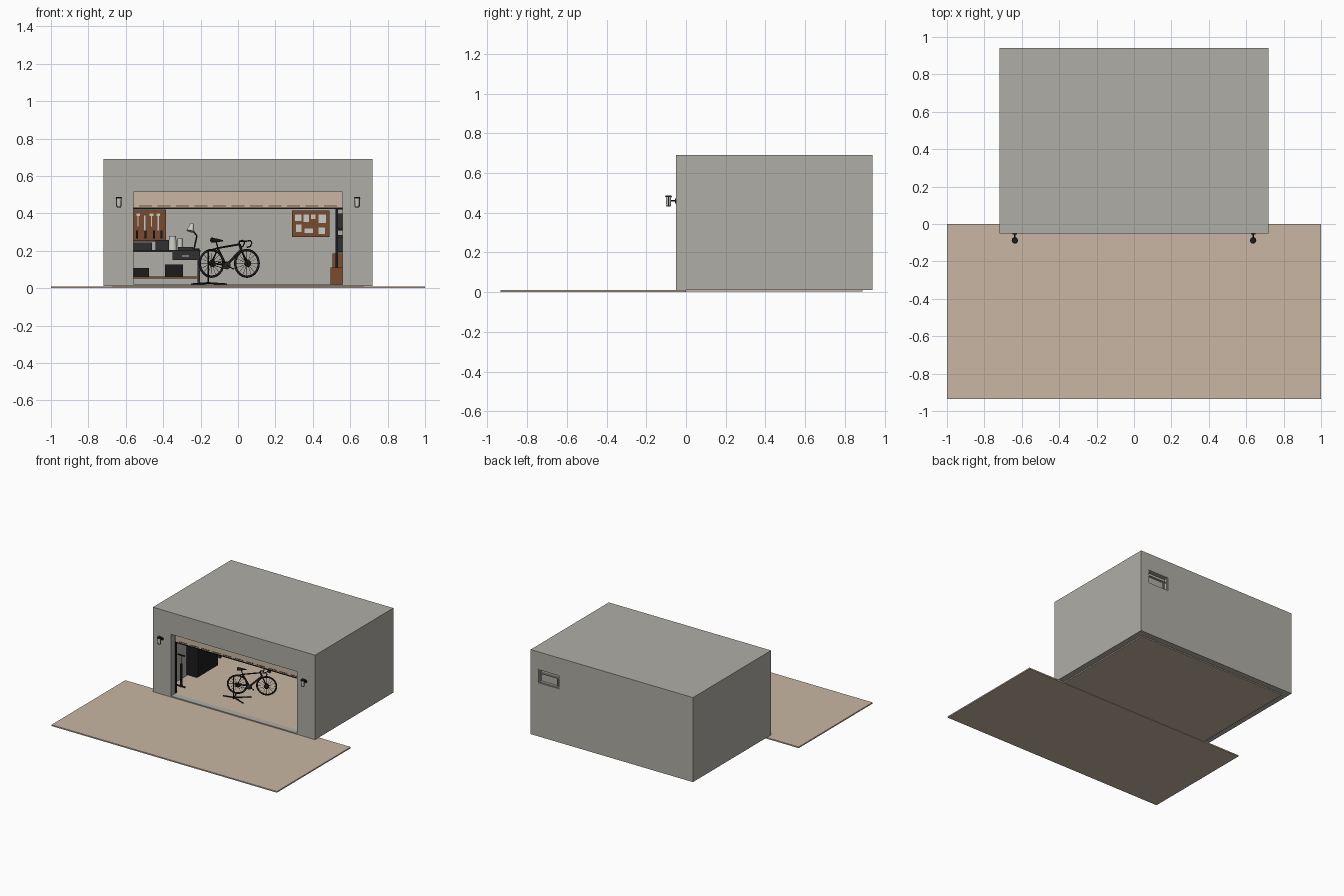
import bpy, bmesh, math
from mathutils import Vector, Matrix


def material(name, rgb):
    m = bpy.data.materials.new(name)
    m.diffuse_color = (*rgb, 1)
    return m


GREY = material("wall grey", (0.43, 0.42, 0.38))
TAN = material("sand tan", (0.58, 0.47, 0.37))
BLACK = material("black", (0.012, 0.012, 0.012))
DARK = material("charcoal", (0.03, 0.03, 0.03))
BROWN = material("wood brown", (0.19, 0.07, 0.03))
PALE = material("pale grey", (0.6, 0.6, 0.57))


def finish(name, bm, mat):
    me = bpy.data.meshes.new(name)
    bmesh.ops.recalc_face_normals(bm, faces=bm.faces)
    bm.to_mesh(me)
    bm.free()
    me.materials.append(mat)
    ob = bpy.data.objects.new(name, me)
    bpy.context.collection.objects.link(ob)
    return ob


def boxes(name, mat, *spans):
    """Boxes given as (x0, x1, y0, y1, z0, z1), joined in one object."""
    bm = bmesh.new()
    for x0, x1, y0, y1, z0, z1 in spans:
        size = Matrix.Diagonal((x1 - x0, y1 - y0, z1 - z0, 1))
        mid = Matrix.Translation(((x0 + x1) / 2, (y0 + y1) / 2, (z0 + z1) / 2))
        bmesh.ops.create_cube(bm, size=1, matrix=mid @ size)
    return finish(name, bm, mat)


def rods(name, mat, parts, sides=8):
    """Tapered rods given as (start, end, radius1, radius2)."""
    bm = bmesh.new()
    for a, b, r1, r2 in parts:
        a, b = Vector(a), Vector(b)
        rot = (b - a).to_track_quat('Z', 'Y').to_matrix().to_4x4()
        bmesh.ops.create_cone(bm, cap_ends=True, segments=sides, radius1=r1, radius2=r2,
                              depth=(b - a).length, matrix=Matrix.Translation((a + b) / 2) @ rot)
    ob = finish(name, bm, mat)
    bpy.context.view_layer.objects.active = ob
    ob.select_set(True)
    bpy.ops.object.shade_smooth_by_angle(angle=math.radians(50))
    ob.select_set(False)
    return ob


# Garage shell: solid block with the room, doorway and rear window cut out
shell = boxes("garage_shell", GREY, (-.72, .72, -.05, .94, .012, .69))
for cut in ((-.67, .67, 0, .89, -.1, .64), (-.56, .56, -.1, .1, .02, .515),
            (.465, .65, .8, 1, .442, .552)):
    cutter = boxes("cutter", GREY, cut)
    mod = shell.modifiers.new("cut", 'BOOLEAN')
    mod.operation, mod.solver, mod.object = 'DIFFERENCE', 'EXACT', cutter
    bpy.context.view_layer.objects.active = shell
    bpy.ops.object.modifier_apply(modifier=mod.name)
    bpy.data.objects.remove(cutter)

boxes("garage_floor", TAN, (-.67, .67, 0, .89, .003, .018))
boxes("driveway", TAN, (-1, 1, -.935, 0, 0, .01))

# Rear window: frame, sash and pane
boxes("window_frame", GREY, (.465, .65, .9, .934, .442, .45), (.465, .65, .9, .934, .544, .552),
      (.465, .473, .9, .934, .45, .544), (.642, .65, .9, .934, .45, .544),
      (.473, .642, .91, .928, .512, .518), (.49, .496, .91, .928, .45, .512))
boxes("window_pane", GREY, (.47, .645, .908, .914, .447, .547))

# Raised sectional door with bottom seal, handles and tracks
boxes("garage_door", TAN, (-.57, .57, .012, .027, .432, .53), (-.57, .57, .05, .42, .545, .56))
boxes("door_seal", BLACK, (-.57, .57, .01, .028, .424, .432))
boxes("door_grooves", BROWN, *[(x, x + .07, .009, .012, .438, .442)
                               for x in [-.53 + .099 * i for i in range(11)]])
tracks = []
for s in (-1, 1):
    a, b = sorted((s * .562, s * .578))
    tracks += [(a, b, .008, .03, .018, .53), (a, b, .03, .5, .53, .545)]
boxes("door_tracks", BLACK, *tracks)

# Wall lanterns on both sides of the doorway
for s in (-1, 1):
    x = s * .637
    rods("lantern_glass", PALE, [((x, -.088, .437), (x, -.088, .48), .011, .014)], 4 * 3)
    rods("lantern_metal", BLACK, [((x, -.088, .48), (x, -.088, .487), .017, .015),
                                  ((x, -.088, .432), (x, -.088, .437), .011, .012),
                                  ((x, -.088, .46), (x, -.05, .46), .004, .004),
                                  ((x, -.056, .46), (x, -.049, .46), .012, .012)], 12)
    boxes("lantern_bars", BLACK, *[(x + d - .0015, x + d + .0015, -.09, -.086, .436, .482)
                                   for d in (-.0135, .0135)])

# Workbench along the back wall
boxes("bench_frame", DARK, (-.66, -.2, .68, .88, .193, .205), (-.35, -.212, .685, .86, .152, .193),
      *[(x, x + .014, y, y + .014, .018, .193) for x in (-.655, -.216) for y in (.69, .86)])
boxes("bench_shelf", BROWN, (-.65, -.215, .69, .87, .052, .064))
boxes("bench_storage", BLACK, (-.56, -.475, .72, .82, .064, .108), (-.39, -.295, .71, .84, .064, .128))
boxes("bench_boxes", DARK, (-.6, -.46, .74, .86, .205, .245), (-.44, -.37, .74, .82, .205, .258),
      (-.32, -.24, .73, .83, .205, .22))
boxes("drawer_pull", PALE, (-.3, -.262, .678, .685, .17, .174))
rods("bench_lamp", BLACK, [((-.235, .78, .205), (-.235, .78, .212), .028, .028),
                           ((-.235, .78, .21), (-.22, .78, .28), .004, .004),
                           ((-.22, .78, .28), (-.25, .78, .32), .004, .004)])
rods("bench_pale_items", PALE, [((-.255, .77, .305), (-.245, .78, .345), .022, .009),
                                ((-.35, .79, .205), (-.35, .79, .28), .025, .018),
                                ((-.31, .8, .205), (-.31, .8, .265), .016, .016)], 12)

# Tool board with hanging tools, and a pin board with notes
boxes("tool_board", BROWN, (-.63, -.385, .878, .89, .25, .42))
boxes("hanging_tools", PALE, *[(x, x + .007, .87, .878, .33 - .02 * (i % 2), .39)
                               for i, x in enumerate([-.61 + .036 * k for k in range(6)])],
      *[(x - .006, x + .013, .87, .878, .385, .4) for x in (-.574, -.538, -.466, -.43)])
boxes("board_shelf", DARK, (-.63, -.4, .84, .878, .25, .256))
boxes("tool_handles", BLACK, *[(x, x + .011, .868, .878, .265, .31)
                               for x in (-.59, -.545, -.5, -.455, -.415)])
boxes("pin_board", BROWN, (.29, .49, .878, .89, .275, .415))
boxes("pinned_notes", PALE, *[(x, x + w, .873, .878, z, z + h) for x, w, z, h in
                              ((.305, .035, .36, .035), (.35, .03, .355, .04), (.39, .025, .37, .025),
                               (.43, .04, .35, .045), (.31, .03, .3, .04), (.355, .045, .295, .025),
                               (.43, .035, .29, .035))])

# Tall cabinet against the left wall
boxes("tall_cabinet", BLACK, (-.668, -.575, .3, .56, .03, .5), (-.575, -.568, .304, .428, .035, .495),
      (-.575, -.568, .432, .556, .035, .495))
boxes("cabinet_handles", PALE, *[(-.568, -.563, y, y + .005, .22, .28) for y in (.418, .437)])

# Floor pump beside the doorway
rods("floor_pump", BLACK, [((-.595, .13, .018), (-.595, .13, .2), .009, .009),
                           ((-.595, .13, .2), (-.595, .13, .27), .003, .003),
                           ((-.625, .13, .27), (-.565, .13, .27), .006, .006),
                           ((-.63, .13, .022), (-.56, .13, .022), .006, .006),
                           ((-.595, .13, .06), (-.57, .1, .09), .003, .003),
                           ((-.57, .1, .09), (-.575, .11, .2), .003, .003)])

# Storage rack against the right wall, with boxes
boxes("rack_frame", BLACK, *[(x, x + .012, y, y + .012, .018, .43) for x in (.522, .655) for y in (.45, .83)],
      *[(.522, .667, .45, .842, z, z + .01) for z in (.05, .19, .31, .42)])
boxes("rack_cartons", BROWN, (.505, .66, .48, .62, .06, .185), (.53, .66, .65, .8, .06, .15),
      (.495, .6, .37, .44, .018, .11))
boxes("rack_bins", DARK, (.53, .66, .48, .6, .2, .27), (.53, .66, .63, .8, .2, .285),
      (.53, .66, .5, .78, .32, .4))

# Bicycle, set at an angle to the doorway
BIKE = Matrix.Translation((-.047, .245, 0)) @ Matrix.Rotation(math.radians(27.8), 4, 'Z')


def at(u, v, z):
    return BIKE @ Vector((u, v, z))


HUBS = ((-.107, .133), (.107, .133))
for u, z in HUBS:
    bm = bmesh.new()                       # tyre as a swept ring
    n, m, big, small = 32, 8, .071, .0065
    ring = [[bm.verts.new(at(u + (big + small * math.cos(q)) * math.cos(p), small * math.sin(q),
                             z + (big + small * math.cos(q)) * math.sin(p)))
             for q in [math.tau * j / m for j in range(m)]]
            for p in [math.tau * i / n for i in range(n)]]
    for i in range(n):
        for j in range(m):
            k, l = (i + 1) % n, (j + 1) % m
            bm.faces.new((ring[i][j], ring[k][j], ring[k][l], ring[i][l])).smooth = True
    finish("tyre", bm, BLACK)
    spokes = [(at(u, .005 * (-1) ** i, z), at(u + .068 * math.cos(a), 0, z + .068 * math.sin(a)), .001, .001)
              for i, a in enumerate([math.tau * k / 16 for k in range(16)])]
    rods("wheel_spokes", DARK, spokes, 4)
    rods("wheel_hub", BLACK, [(at(u, -.014, z), at(u, .014, z), .005, .005),
                              (at(u, -.011, z), at(u, -.009, z), .02, .02)], 16)

BB, SEAT, HEAD_T, HEAD_B = (-.018, 0, .122), (-.068, 0, .215), (.062, 0, .235), (.073, 0, .207)
tubes = [(BB, SEAT, .005), (BB, HEAD_B, .007), (SEAT, HEAD_T, .005), (HEAD_T, HEAD_B, .007),
         (SEAT, (-.08, 0, .25), .0035), (HEAD_T, (.06, 0, .25), .004), ((.06, 0, .25), (.085, 0, .252), .004),
         ((.085, -.042, .252), (.085, .042, .252), .0035)]
for v in (-.009, .009):
    tubes += [(BB, (-.107, v, .133), .003), (SEAT, (-.107, v, .133), .0025), (HEAD_B, (.107, v, .133), .0035)]
for v in (-.042, .042):
    tubes += [((.085, v, .252), (.105, v, .256), .0035), ((.105, v, .256), (.115, v, .243), .0035),
              ((.115, v, .243), (.105, v, .223), .0035), ((.105, v, .223), (.085, v, .219), .0035)]
rods("bike_frame", BLACK, [(at(*a), at(*b), r, r) for a, b, r in tubes])
rods("bike_saddle", BLACK, [(at(-.108, 0, .258), at(-.04, 0, .254), .014, .004)])
rods("bike_cranks", DARK, [(at(-.018, -.013, .122), at(-.018, -.01, .122), .02, .02),
                           (at(-.018, -.014, .122), at(.012, -.016, .105), .003, .003),
                           (at(-.018, .014, .122), at(-.048, .016, .139), .003, .003),
                           (at(.012, -.03, .105), at(.012, -.016, .105), .004, .004),
                           (at(-.048, .016, .139), at(-.048, .03, .139), .004, .004)], 12)
rods("bike_chain", DARK, [(at(-.018, -.012, .122 + d), at(-.107, -.012, .133 + d / 2), .0015, .0015)
                          for d in (-.02, .02)], 4)

# Repair stand under the rear hub
rods("bike_stand", BLACK, [((-.16, .17, .022), (-.16, .17, .2), .004, .004),
                           ((-.16, .17, .2), at(-.07, 0, .215), .004, .004)] +
     [((-.16, .18, .028), (x, y, .022), .005, .004)
      for x, y in ((-.25, .17), (-.06, .15), (-.07, .27), (-.2, .27))])
